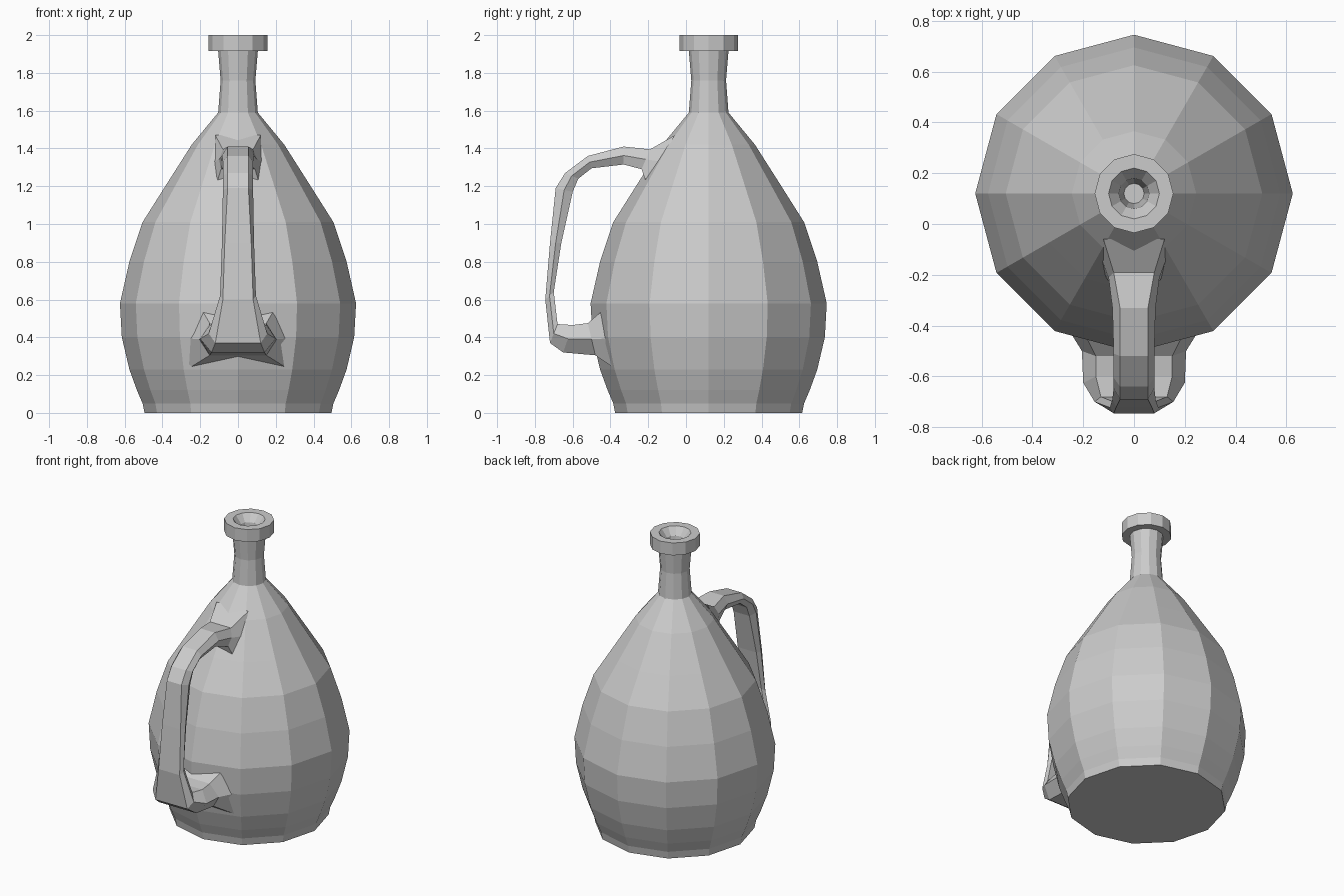
import bpy, bmesh, math

if "Cube" in bpy.data.objects:
    bpy.data.objects.remove(bpy.data.objects["Cube"], do_unlink=True)

grey = bpy.data.materials.new("grey_clay")
grey.use_nodes = True
colour = (0.6, 0.6, 0.6, 1)
grey.diffuse_color = colour
grey.node_tree.nodes["Principled BSDF"].inputs["Base Color"].default_value = colour

AXIS_Y = 0.12


def loft(name, rings):
    """Skin a list of equal closed rings and cap both ends."""
    bm = bmesh.new()
    loops = [[bm.verts.new(p) for p in ring] for ring in rings]
    n = len(loops[0])
    for a, b in zip(loops, loops[1:]):
        for i in range(n):
            j = (i + 1) % n
            bm.faces.new((a[i], a[j], b[j], b[i]))
    bm.faces.new(loops[0][::-1])
    bm.faces.new(loops[-1])
    bmesh.ops.recalc_face_normals(bm, faces=bm.faces[:])
    mesh = bpy.data.meshes.new(name)
    bm.to_mesh(mesh)
    bm.free()
    mesh.materials.append(grey)
    obj = bpy.data.objects.new(name, mesh)
    bpy.context.collection.objects.link(obj)
    return obj


def circle(r, z, sides=12):
    steps = [math.tau * i / sides for i in range(sides)]
    return [(r * math.cos(a), AXIS_Y + r * math.sin(a), z) for a in steps]


# Jug body, neck, lip and funnel mouth as one turned profile
profile = [
    (0.495, 0), (0.505, 0.05), (0.535, 0.12), (0.575, 0.23), (0.615, 0.4),
    (0.625, 0.58), (0.575, 0.8), (0.505, 1.01), (0.385, 1.2), (0.245, 1.42),
    (0.105, 1.59), (0.092, 1.76), (0.105, 1.915), (0.155, 1.915),
    (0.155, 2.0), (0.1, 2.0), (0.06, 1.95), (0.04, 1.8),
]
loft("jug_body", [circle(r, z) for r, z in profile])


def strap(outer, inner, w_out, w_mid, w_in):
    """Hexagonal handle section between an outer and an inner point."""
    mid = [(a + b) / 2 for a, b in zip(outer, inner)]
    return [(-w_out, *outer), (w_out, *outer), (w_mid, *mid),
            (w_in, *inner), (-w_in, *inner), (-w_mid, *mid)]


# Handle from the shoulder flare down to the broad lower foot
sections = [
    ((-0.06, 1.47), (-0.2, 1.19), 0.12, 0.13, 0.12),
    ((-0.19, 1.395), (-0.235, 1.29), 0.08, 0.1, 0.09),
    ((-0.33, 1.41), (-0.33, 1.315), 0.055, 0.085, 0.06),
    ((-0.52, 1.36), (-0.5, 1.295), 0.055, 0.08, 0.06),
    ((-0.64, 1.27), (-0.57, 1.24), 0.055, 0.08, 0.06),
    ((-0.69, 1.19), (-0.6, 1.17), 0.055, 0.08, 0.06),
    ((-0.72, 0.9), (-0.66, 0.9), 0.07, 0.085, 0.07),
    ((-0.745, 0.6), (-0.7, 0.64), 0.08, 0.095, 0.08),
    ((-0.72, 0.37), (-0.68, 0.47), 0.12, 0.155, 0.13),
    ((-0.65, 0.32), (-0.6, 0.465), 0.14, 0.2, 0.15),
    ((-0.48, 0.305), (-0.52, 0.475), 0.15, 0.205, 0.15),
    ((-0.37, 0.23), (-0.42, 0.56), 0.27, 0.27, 0.2),
]
loft("handle", [strap(*s) for s in sections])
